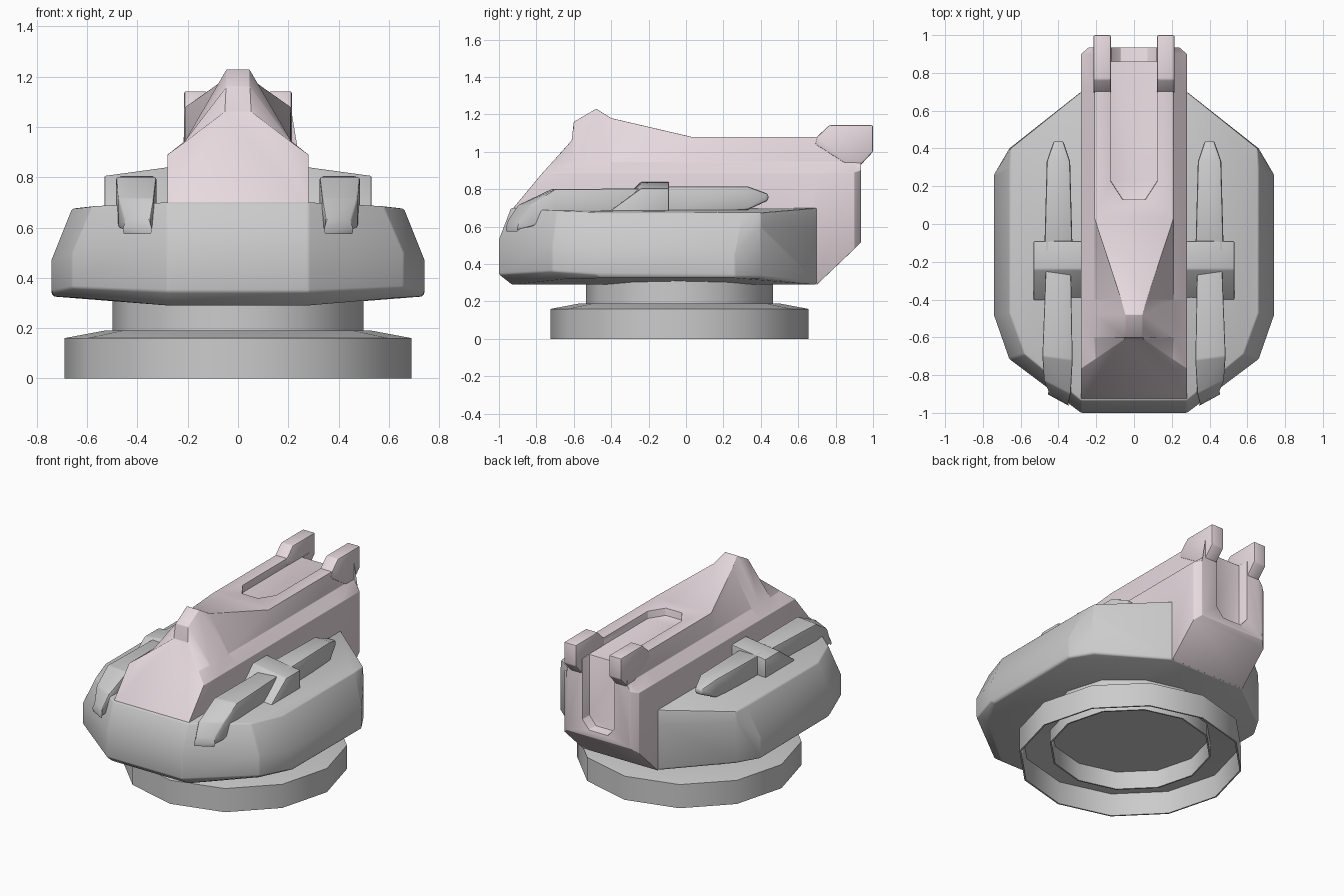
import bpy, bmesh, math

if "Cube" in bpy.data.objects:
    bpy.data.objects.remove(bpy.data.objects["Cube"])

pink = bpy.data.materials.new("pale_pink")
pink.diffuse_color = (0.80, 0.70, 0.74, 1)
pink.use_nodes = True
pink.node_tree.nodes["Principled BSDF"].inputs["Base Color"].default_value = pink.diffuse_color


def skin(name, rings, caps="ngon"):
    """Bridge equal-length rings of points into a closed solid."""
    bm = bmesh.new()
    vs = [[bm.verts.new(p) for p in r] for r in rings]
    n = len(rings[0])
    for a, b in zip(vs, vs[1:]):
        for i in range(n):
            j = (i + 1) % n
            bm.faces.new((a[i], a[j], b[j], b[i]))
    for r in (vs[0], vs[-1]):
        if caps == "split":      # centre strip plus one face per side
            h = n // 2
            bm.faces.new(r[:h])
            bm.faces.new(r[h:])
            bm.faces.new((r[0], r[h - 1], r[h], r[-1]))
        else:
            bm.faces.new(r)
    bmesh.ops.recalc_face_normals(bm, faces=bm.faces)
    me = bpy.data.meshes.new(name)
    bm.to_mesh(me)
    bm.free()
    ob = bpy.data.objects.new(name, me)
    bpy.context.collection.objects.link(ob)
    return ob


def activate(ob):
    bpy.ops.object.select_all(action='DESELECT')
    ob.select_set(True)
    bpy.context.view_layer.objects.active = ob


def finish(ob, bevel=0.01, mirror=False, mat=None, cutters=()):
    for c in cutters:
        m = ob.modifiers.new("cut", 'BOOLEAN')
        m.operation, m.solver, m.object = 'DIFFERENCE', 'EXACT', c
    if bevel:
        m = ob.modifiers.new("bevel", 'BEVEL')
        m.width, m.segments, m.limit_method = bevel, 2, 'ANGLE'
        m.angle_limit = math.radians(28)
    if mirror:
        ob.modifiers.new("mirror", 'MIRROR').use_mirror_merge = False
    activate(ob)
    bpy.ops.object.convert(target='MESH')
    bpy.ops.object.shade_smooth_by_angle(angle=math.radians(35))
    if mat:
        ob.data.materials.clear()
        ob.data.materials.append(mat)
    for c in cutters:
        bpy.data.objects.remove(c)


def both(half):
    """Half ring on +x completed with its mirror image."""
    return list(half) + [(-x, y, z) for x, y, z in reversed(half)]


# Turntable base and neck: one 12-sided lathe, open underneath
profile = [(0.21, 0.20), (0.49, 0.20), (0.49, 0.08), (0.50, 0.08), (0.50, 0.165),
           (0.675, 0.15), (0.68, 0), (0.69, 0), (0.69, 0.16), (0.53, 0.19),
           (0.50, 0.19), (0.50, 0.34)]
base = skin("turntable_base", [[(r * math.cos(k * math.tau / 12),
            r * math.sin(k * math.tau / 12) - 0.035, z) for k in range(12)] for r, z in profile])
finish(base, bevel=0)

# Faceted hull
hull = skin("hull", [both(r) for r in (
    [(.28, -.93, .29), (.62, -.66, .32), (.73, -.46, .325), (.735, .26, .325), (.655, .395, .325), (.28, .695, .29)],
    [(.28, -1, .345), (.66, -.715, .36), (.742, -.48, .345), (.742, .26, .34), (.66, .40, .34), (.28, .70, .305)],
    [(.28, -1, .53), (.66, -.715, .50), (.742, -.48, .47), (.742, .26, .46), (.66, .40, .60), (.28, .70, .60)],
    [(.28, -.935, .70), (.58, -.69, .685), (.66, -.47, .675), (.66, .30, .675), (.655, .40, .675), (.28, .70, .70)],
)], caps="split")
finish(hull, 0.01)

# Central spine: rows are lower edge, shoulder, upper shoulder, ridge
spine_rows = [[(.28, -.94, .68), (.28, -.765, .89), (.205, -.715, .945), (.05, -.61, 1.06)]]
for y, z0, rx, rz in ((-.60, .4, .045, 1.16), (-.48, .4, .045, 1.23), (-.40, .4, .068, 1.18),
                      (.03, .4, .21, 1.08), (.62, .4, .21, 1.08), (.70, .29, .21, 1.08),
                      (.90, .48, .21, 1.08)):
    spine_rows.append([(.28, y, z0), (.28, y, .89), (.21, y, .945), (rx, y, rz)])
spine_rows.append([(.24, .935, .515), (.24, .935, .90), (.21, .935, .945), (.21, .935, 1.08)])
spine = skin("central_spine", [both(r) for r in spine_rows], caps="split")

# Trough in the top and slot down the back
trough = [(.125, 1.2), (.125, .23), (.06, .13), (-.06, .13), (-.125, .23), (-.125, 1.2)]
top_cut = skin("trough_cutter", [[(x, y, z) for x, y in trough] for z in (1.03, 1.3)])
slot = [(.12, 1.3), (.12, .62), (.07, .56), (-.07, .56), (-.12, .62), (-.12, 1.3)]
back_cut = skin("slot_cutter", [[(x, y, z) for x, z in slot] for y in (.86, 1.2)])
for c in (top_cut, back_cut):
    c.hide_render = True
finish(spine, 0.008, mat=pink, cutters=(top_cut, back_cut))

# Raised rail ends at the back
horn = [(.69, 1.04), (.70, 1.08), (.765, 1.142), (1, 1.142), (1, 1.0), (.93, .925), (.87, .925)]
rail = skin("rail_end", [[(x, y, z) for y, z in horn] for x in (.123, .214)])
finish(rail, 0.008, mirror=True, mat=pink)


def bar(name, stations):
    """Tapered bar along y: inner y, outer y, inner x, outer x, bottom z, top z."""
    ob = skin(name, [[(xi, yi, zb), (xo, yo, zb), (xo, yo, zt), (xi, yi, zt)]
                     for yi, yo, xi, xo, zb, zt in stations])
    finish(ob, 0.012, mirror=True)


# Front arm drooping over the hull's nose
bar("front_arm", [(-.18, -.18, .335, .465, .66, .805), (-.72, -.70, .325, .485, .64, .80),
                  (-.90, -.83, .335, .475, .60, .715), (-.955, -.89, .35, .45, .585, .63),
                  (-.965, -.90, .34, .46, .57, .60)])

# Rear blade
bar("rear_blade", [(-.15, -.15, .325, .475, .66, .815), (.33, .33, .338, .462, .69, .815),
                   (.44, .44, .375, .425, .74, .775)])

# Clamp strapping each arm to the deck
clamp = skin("arm_clamp", [[(x, -.41, .66), (x, -.405, .685), (x, -.24, z), (x, -.09, z), (x, -.09, .66)]
                           for x, z in ((.275, .84), (.532, .805))])
finish(clamp, 0.008, mirror=True)
